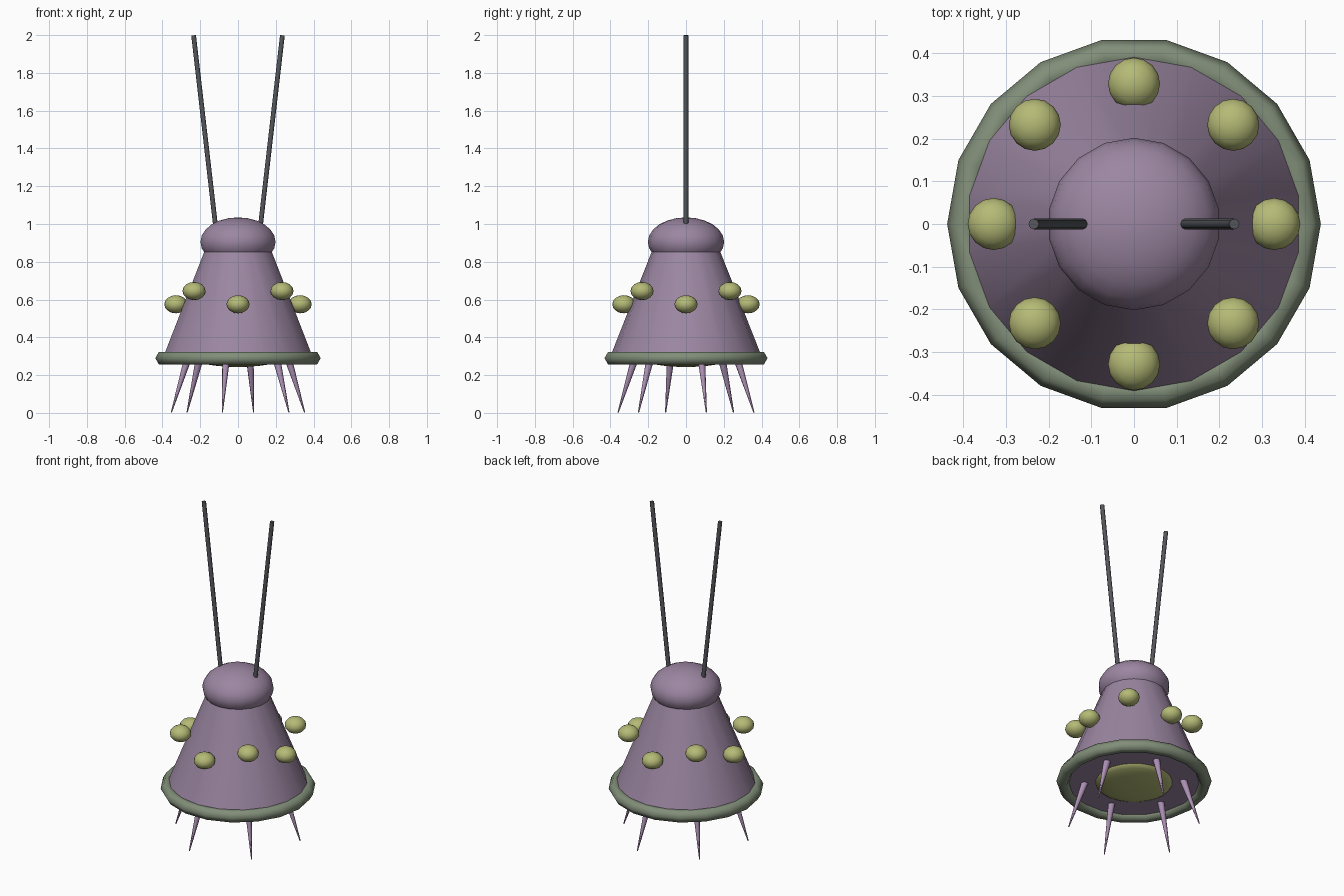
import bpy
from math import radians, cos, sin, pi
from mathutils import Vector

if "Cube" in bpy.data.objects:
    bpy.data.objects.remove(bpy.data.objects["Cube"])


def material(name, rgb):
    m = bpy.data.materials.new(name)
    m.diffuse_color = (*rgb, 1)
    m.use_nodes = True
    m.node_tree.nodes["Principled BSDF"].inputs["Base Color"].default_value = m.diffuse_color
    return m


PURPLE = material("purple", (0.33, 0.24, 0.36))
LILAC = material("lilac", (0.42, 0.28, 0.46))
OLIVE = material("olive", (0.46, 0.49, 0.18))
SAGE = material("sage", (0.22, 0.27, 0.19))
DARK = material("dark_grey", (0.09, 0.095, 0.105))


def finish(name, mat, angle=45):
    ob = bpy.context.object
    ob.name = name
    ob.data.materials.append(mat)
    bpy.ops.object.shade_smooth_by_angle(angle=radians(angle))
    return ob


def ellipsoid(name, loc, radius, height, mat, segments, rings):
    bpy.ops.mesh.primitive_uv_sphere_add(segments=segments, ring_count=rings, radius=1, location=loc)
    bpy.context.object.scale = (radius, radius, height)
    bpy.ops.object.transform_apply(location=False, rotation=False, scale=True)
    return finish(name, mat)


def rod(name, start, end, r1, r2, mat, sides):
    # Tapered cylinder between two points
    a, b = Vector(start), Vector(end)
    d = b - a
    bpy.ops.mesh.primitive_cone_add(vertices=sides, radius1=r1, radius2=r2, depth=d.length,
                                    location=(a + b) / 2,
                                    rotation=d.to_track_quat('Z', 'Y').to_euler())
    return finish(name, mat, 50)


# Conical body with closed base
bpy.ops.mesh.primitive_cone_add(vertices=18, radius1=0.408, radius2=0.163, depth=0.62,
                                location=(0, 0, 0.59))
finish("body", PURPLE)

# Squashed dome head
ellipsoid("head", (0, 0, 0.905), 0.202, 0.13, PURPLE, 18, 12)

# Skirt ring round the base
bpy.ops.mesh.primitive_torus_add(major_segments=18, minor_segments=6, major_radius=0.40,
                                 minor_radius=0.038, location=(0, 0, 0.29))
finish("skirt_ring", SAGE, 65)

# Bulging underside lamp
ellipsoid("under_lamp", (0, 0, 0.285), 0.22, 0.042, OLIVE, 24, 12)

# Knobs around the body, alternating low and high
for i in range(8):
    a = i * pi / 4
    z = 0.645 if i % 2 else 0.575
    ellipsoid(f"knob_{i}", (0.329 * cos(a), 0.329 * sin(a), z), 0.061, 0.048, OLIVE, 16, 8)

# Two antennae
for side, s in (("left", -1), ("right", 1)):
    rod(f"antenna_{side}", (s * 0.112, 0, 0.93), (s * 0.235, 0, 1.999), 0.0125, 0.0125, DARK, 8)

# Six splayed spike legs
for i in range(6):
    a = radians(17 + 60 * i)
    rod(f"spike_leg_{i}", (0.277 * cos(a), 0.277 * sin(a), 0.29),
        (0.369 * cos(a), 0.369 * sin(a), 0.002), 0.021, 0.003, LILAC, 8)
